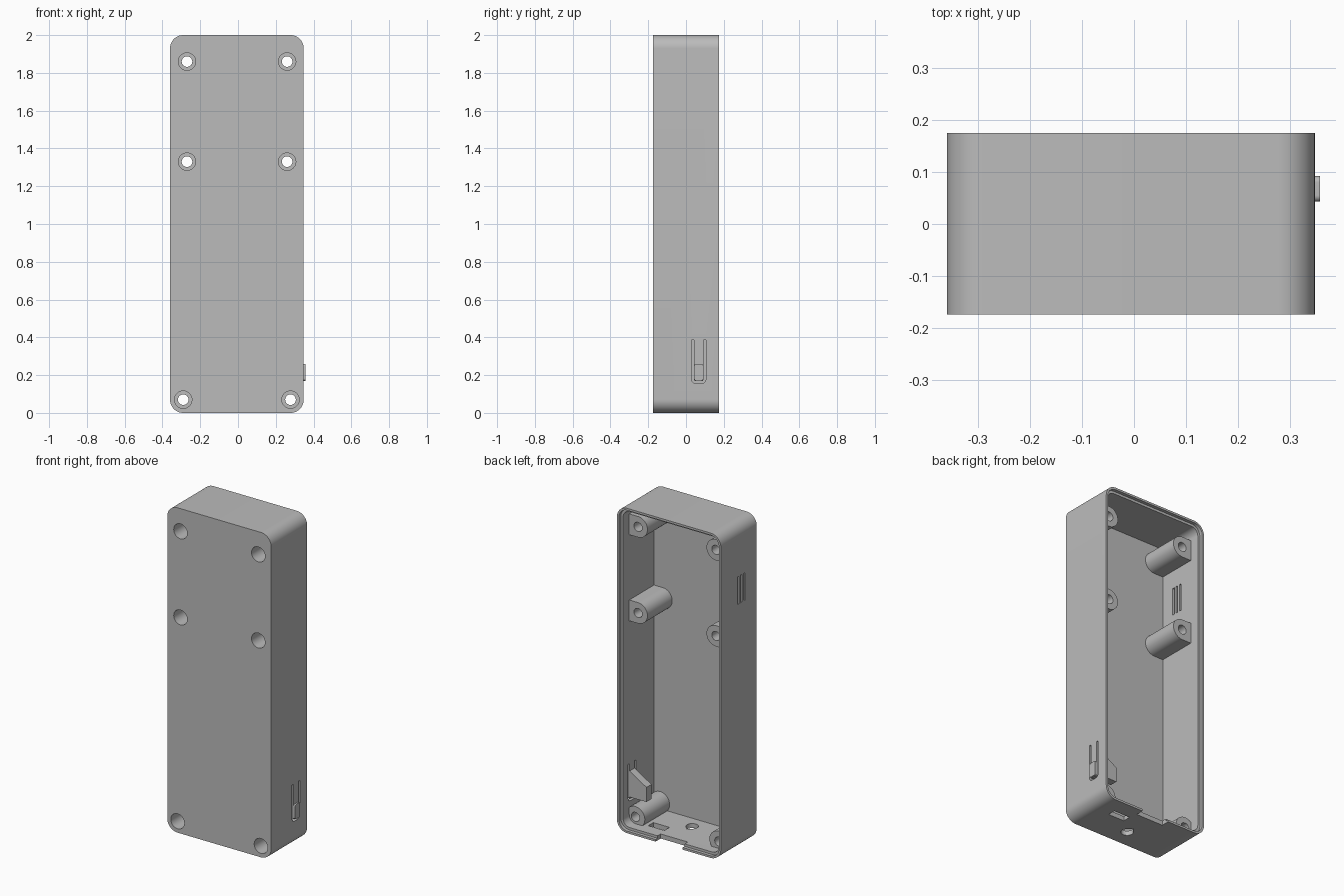
import bpy
import bmesh
from math import cos, sin, pi, radians
from mathutils import Vector

if "Cube" in bpy.data.objects:
    bpy.data.objects.remove(bpy.data.objects["Cube"])

grey = bpy.data.materials.new("plain grey")
grey.use_nodes = True
colour = (0.5, 0.5, 0.5, 1)
grey.diffuse_color = colour
grey.node_tree.nodes["Principled BSDF"].inputs["Base Color"].default_value = colour

PLACE = {"x": lambda u, v, t: (t, u, v),
         "y": lambda u, v, t: (u, t, v),
         "z": lambda u, v, t: (u, v, t)}


def arc(u, v, r, start, end, steps=12):
    angles = [radians(start + (end - start) * i / steps) for i in range(steps + 1)]
    return [(u + r * cos(a), v + r * sin(a)) for a in angles]


def circle(u, v, r):
    return arc(u, v, r, 0, 352.5, 47)


def rect(u0, u1, v0, v1):
    return [(u0, v0), (u1, v0), (u1, v1), (u0, v1)]


def rounded(u0, u1, v0, v1, r):
    return (arc(u1 - r, v1 - r, r, 0, 90) + arc(u0 + r, v1 - r, r, 90, 180)
            + arc(u0 + r, v0 + r, r, 180, 270) + arc(u1 - r, v0 + r, r, 270, 360))


def prism(name, outline, axis, lo, hi, bevel_at=None, bevel=0.006):
    """Extrude an outline along an axis, optionally bevelling one end."""
    bm = bmesh.new()
    rings = [[bm.verts.new(PLACE[axis](u, v, t)) for u, v in outline] for t in (lo, hi)]
    bm.faces.new(rings[0])
    bm.faces.new(rings[1])
    n = len(outline)
    for i in range(n):
        j = (i + 1) % n
        bm.faces.new((rings[0][i], rings[0][j], rings[1][j], rings[1][i]))
    if bevel_at is not None:
        ring = set(rings[bevel_at])
        edges = [e for e in bm.edges if set(e.verts) <= ring]
        bmesh.ops.bevel(bm, geom=edges, offset=bevel, segments=1, affect="EDGES")
    bmesh.ops.recalc_face_normals(bm, faces=bm.faces[:])
    mesh = bpy.data.meshes.new(name)
    bm.to_mesh(mesh)
    bm.free()
    mesh.materials.append(grey)
    obj = bpy.data.objects.new(name, mesh)
    bpy.context.collection.objects.link(obj)
    return obj


def combine(tool, operation):
    """Apply a boolean to the case, then drop the helper."""
    mod = case.modifiers.new("bool", "BOOLEAN")
    mod.operation = operation
    mod.solver = "EXACT"
    mod.object = tool
    bpy.context.view_layer.objects.active = case
    bpy.ops.object.modifier_apply(modifier=mod.name)
    bpy.data.objects.remove(tool)


def cut(outline, axis, lo, hi):
    combine(prism("cutter", outline, axis, lo, hi), "DIFFERENCE")


# Open-backed shell with a stepped rim
L, R, H = -0.36, 0.348, 2.0
FRONT, BACK, WALL, LIP = -0.174, 0.175, 0.028, 0.013
case = prism("case", rounded(L, R, 0, H, 0.07), "y", FRONT, BACK, bevel_at=0)
cut(rounded(L + WALL, R - WALL, WALL, H - WALL, 0.045), "y", FRONT + WALL, 0.3)
cut(rounded(L + LIP, R - LIP, LIP, H - LIP, 0.058), "y", BACK - 0.02, 0.3)

# Screw posts: upper ones run into the side walls, lower ones sit in the corners
POST = 0.064
screws = [(-0.27, 1.86), (0.26, 1.86), (-0.27, 1.33), (0.26, 1.33),
          (-0.29, 0.07), (0.278, 0.07)]
for x, z in screws:
    if z < 1:
        outline = circle(x, z, POST)
    elif x > 0:
        outline = arc(x, z, POST, 90, 270, 24) + [(R - 0.012, z - POST), (R - 0.012, z + POST)]
    else:
        outline = arc(x, z, POST, -90, 90, 24) + [(L + 0.012, z + POST), (L + 0.012, z - POST)]
    combine(prism("post", outline, "y", FRONT + 0.015, 0.095), "UNION")
for x, z in screws:
    cut(circle(x, z, 0.046), "y", -0.3, 0.03)
    cut(circle(x, z, 0.028), "y", -0.3, 0.3)

# Vent slits in one side wall
for y in (-0.055, -0.025, 0.005):
    cut(rect(y - 0.007, y + 0.007, 1.515, 1.685), "x", L - 0.1, L + 0.06)

# Bottom wall: connector notch, slot and teardrop hole
cut(rect(-0.1, 0.085, BACK - 0.05, 0.3), "z", -0.1, 0.05)
cut(rect(0.095, 0.205, 0.025, 0.075), "z", -0.1, 0.05)
cut(arc(0, -0.06, 0.035, 135, 405, 24) + [(0, -0.01)], "z", -0.1, 0.05)

# U-shaped cut that frees a springy tab
TOP, GAP, Y0, Y1, Z0 = 0.385, 0.013, 0.03, 0.105, 0.155
outer = ([(Y0, TOP)] + arc(Y0 + 0.022, Z0 + 0.022, 0.022, 180, 270)
         + arc(Y1 - 0.022, Z0 + 0.022, 0.022, 270, 360) + [(Y1, TOP)])
inner = ([(Y0 + GAP, TOP)] + arc(Y0 + 0.022, Z0 + 0.022, 0.009, 180, 270)
         + arc(Y1 - 0.022, Z0 + 0.022, 0.009, 270, 360) + [(Y1 - GAP, TOP)])
cut(outer + inner[::-1], "x", R - 0.06, R + 0.1)

# Button cap outside the tab and its wedge-shaped plunger inside
button = prism("button_cap", rounded(Y0 + GAP, Y1 - GAP, 0.17, 0.26, 0.012),
               "x", R - 0.01, 0.358, bevel_at=1, bevel=0.005)
plunger = prism("button_plunger",
                [(R - 0.02, 0.18), (0.205, 0.18), (0.205, 0.27), (R - 0.02, 0.345)],
                "y", Y0 + GAP, Y1 - GAP)

# Smooth the round corners, keep the hard edges
for obj in (case, button, plunger):
    bpy.ops.object.select_all(action="DESELECT")
    obj.select_set(True)
    bpy.context.view_layer.objects.active = obj
    bpy.ops.object.shade_smooth_by_angle(angle=radians(30))
